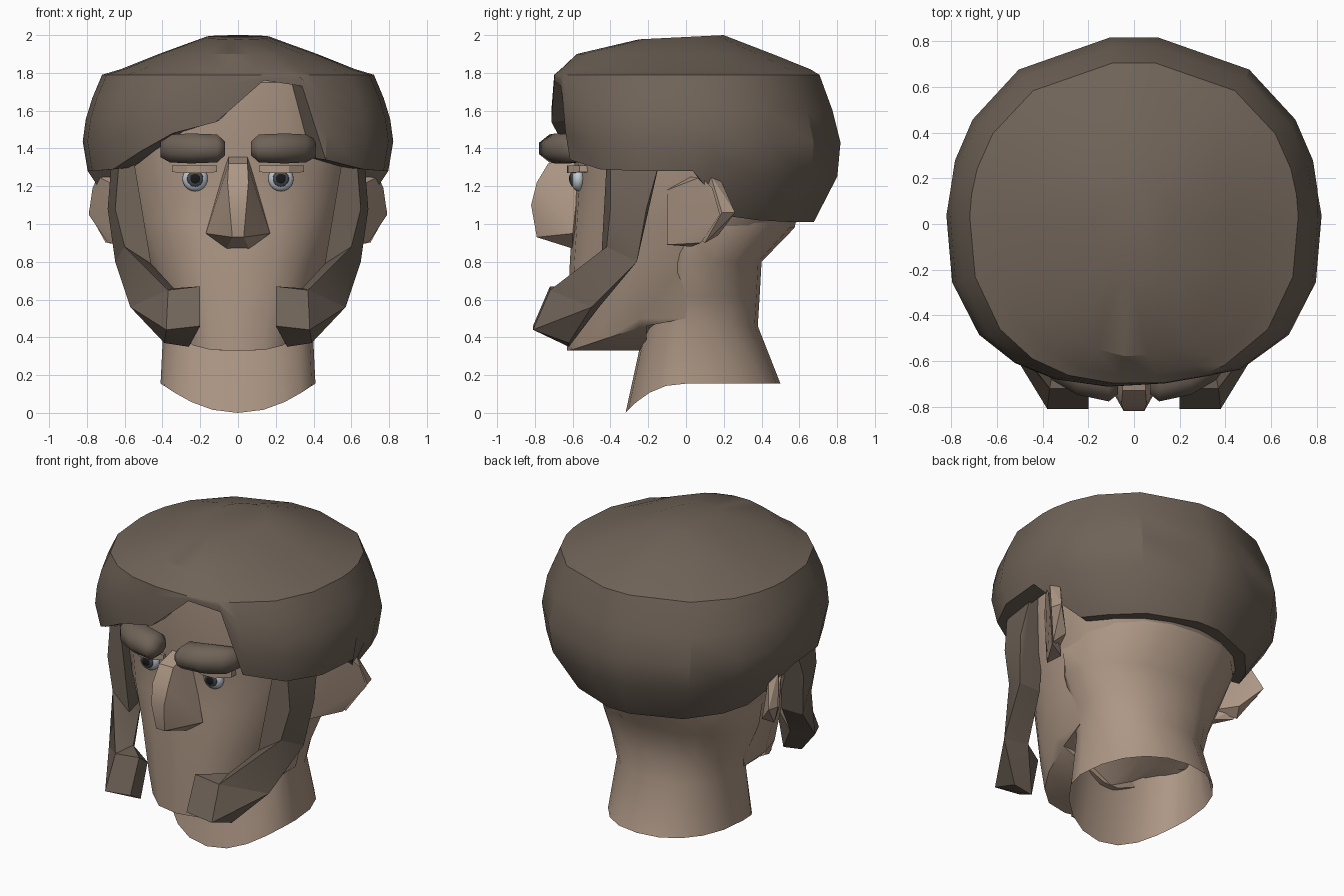
import bpy, bmesh
from math import sin, cos, radians, copysign, pi

if "Cube" in bpy.data.objects:
    bpy.data.objects.remove(bpy.data.objects["Cube"])


def material(name, rgb):
    m = bpy.data.materials.new(name)
    m.diffuse_color = (*rgb, 1)
    m.use_nodes = True
    m.node_tree.nodes["Principled BSDF"].inputs["Base Color"].default_value = m.diffuse_color
    return m


SKIN = material("skin", (0.42, 0.31, 0.235))
HAIR = material("hair", (0.16, 0.125, 0.097))
WHITE = material("eye_white", (0.55, 0.6, 0.65))
IRIS = material("iris_grey", (0.06, 0.07, 0.08))
BLACK = material("pupil_black", (0.01, 0.01, 0.01))


def finish(bm, name, mat, angle=30, mirror=False):
    bmesh.ops.recalc_face_normals(bm, faces=bm.faces)
    me = bpy.data.meshes.new(name)
    bm.to_mesh(me)
    bm.free()
    me.materials.append(mat)
    ob = bpy.data.objects.new(name, me)
    bpy.context.collection.objects.link(ob)
    if mirror:
        md = ob.modifiers.new("mirror", 'MIRROR')
        md.use_mirror_merge = False
    bpy.ops.object.select_all(action='DESELECT')
    ob.select_set(True)
    bpy.context.view_layer.objects.active = ob
    bpy.ops.object.shade_smooth_by_angle(angle=radians(angle))
    return ob


def loft(rings, name, mat, cap_start=True, cap_end=True, angle=30):
    bm = bmesh.new()
    rows = [[bm.verts.new(p) for p in r] for r in rings]
    n = len(rows[0])
    for a, b in zip(rows, rows[1:]):
        for i in range(n):
            j = (i + 1) % n
            bm.faces.new((a[i], a[j], b[j], b[i]))
    if cap_start:
        bm.faces.new(rows[0])
    if cap_end:
        bm.faces.new(rows[-1])
    return finish(bm, name, mat, angle)


def hulls(groups, name, mat, angle=30, mirror=True):
    bm = bmesh.new()
    for pts in groups:
        vs = [bm.verts.new(p) for p in pts]
        bmesh.ops.convex_hull(bm, input=vs)
        loose = [v for v in vs if v.is_valid and not v.link_faces]
        bmesh.ops.delete(bm, geom=loose, context='VERTS')
    return finish(bm, name, mat, angle, mirror)


def both(pts):
    return [(s * x, y, z) for x, y, z in pts for s in (1, -1)]


def oval(deg, width, front, back, ef, eb):
    """Point on an egg-shaped section; 0 degrees faces the front (-y)."""
    s, c = sin(radians(deg)), cos(radians(deg))
    e = ef if c > 0 else eb
    x = width * copysign(abs(s) ** e, s)
    y = abs(c) ** e * (front if c > 0 else back)
    return x, y


def sample(table, z):
    """Interpolate (z, width, front, back) rows listed from top to bottom."""
    for a, b in zip(table, table[1:]):
        if z >= b[0]:
            t = (a[0] - z) / (a[0] - b[0])
            return [p + (q - p) * t for p, q in zip(a[1:], b[1:])]
    return table[-1][1:]


# head: egg-shaped sections from chin to crown; jaw edges rise toward the back
HEAD = [(0.33, 0.36, -0.63, -0.21), (0.50, 0.41, -0.625, -0.10),
        (0.80, 0.49, -0.615, 0.28), (1.02, 0.57, -0.60, 0.60),
        (1.26, 0.62, -0.585, 0.66), (1.40, 0.64, -0.61, 0.66), (1.75, 0.65, -0.61, 0.62),
        (1.88, 0.38, -0.40, 0.38)]
STEPS = [360 * i / 20 for i in range(20)]
rings = []
for z, w, f, b in HEAD:
    ring = [(*oval(d, w, f, b, 0.8, 0.95), z) for d in STEPS]
    if z < 0.4:
        ring = [(x, min(y, -0.21), z + 0.13 * max(0, min(1, (y + 0.62) / 0.4))
                 * min(1, abs(x) / 0.25)) for x, y, z in ring]
        rings.append([(x * 0.15, y, 0.33) for x, y, z in ring])
    rings.append(ring)
loft(rings, "head", SKIN, angle=32)

# neck: open at the bottom, dipping to a point at the front
NECK = [(1.10, 0.53, 0.0, 0.60), (0.98, 0.55, -0.05, 0.575), (0.80, 0.52, -0.12, 0.40),
        (0.62, 0.44, -0.18, 0.39), (0.46, 0.395, -0.22, 0.38), (0.0, 0.41, -0.32, 0.50)]
rings = []
for z, w, f, b in NECK:
    rings.append([(*oval(d, w, f, b, 0.95, 0.9),
                   z or 0.155 - 0.155 * max(0, cos(radians(d))) ** 2.2) for d in STEPS])
loft(rings, "neck", SKIN, cap_end=False, angle=45)

# hair: bowl with a hem that follows the parted fringe, temples and nape
BOWL = [(2.0, 0.17, -0.25, 0.20), (1.9, 0.42, -0.58, 0.46), (1.82, 0.62, -0.665, 0.66),
        (1.79, 0.72, -0.70, 0.71), (1.6, 0.80, -0.715, 0.78), (1.42, 0.825, -0.715, 0.825),
        (1.25, 0.79, -0.66, 0.805), (1.01, 0.61, -0.60, 0.68)]
side = [(52, 1.29), (74, 1.28), (92, 1.28), (99, 1.16), (108, 1.04), (122, 1.02),
        (144, 1.01), (174, 1.01)]
HEM = ([(-5, 1.54), (7, 1.76), (22, 1.73), (30, 1.34)] + side
       + [(360 - d, z) for d, z in reversed(side)] + [(325, 1.38), (340, 1.48)])
rings = []
for z in (2.0, 1.9, 1.82):
    rings.append([(*oval(d, *sample(BOWL, z), 0.9, 0.92), z) for d, _ in HEM])
rings[0] = [(x, y, min(2.0, 1.99 + 0.05 * y)) for x, y, z in rings[0]]
for t in (0.0, 0.24, 0.46, 0.69, 1.0):
    row = []
    for d, hem in HEM:
        z = 1.79 + (hem - 1.79) * t
        row.append((*oval(d, *sample(BOWL, z), 0.8 if t else 0.86, 0.92), z))
    rings.append(row)
rings.append([(x * 0.84, y * 0.86, z + 0.01) for x, y, z in rings[-1]])
loft(rings, "hair", HAIR, cap_end=False, angle=27)

# sideburns: temple strip, cheek strip and forward-flaring tip
top = [(0.63, -0.40, 1.33), (0.67, -0.14, 1.33), (0.56, -0.14, 1.33), (0.55, -0.42, 1.33)]
bend = [(0.69, -0.21, 1.08), (0.65, -0.40, 1.08)]
cheek = [(0.60, -0.42, 0.88), (0.65, -0.26, 0.80), (0.50, -0.26, 0.80), (0.46, -0.45, 0.79)]
jaw = [(0.37, -0.72, 0.65), (0.57, -0.50, 0.56), (0.42, -0.46, 0.56), (0.34, -0.58, 0.66)]
tip = [(0.20, -0.72, 0.67), (0.20, -0.81, 0.46), (0.38, -0.81, 0.44),
       (0.26, -0.62, 0.35), (0.39, -0.62, 0.37), (0.21, -0.62, 0.60)]
hulls([top + bend + cheek, cheek + jaw, jaw + tip], "sideburns", HAIR, 28)

# nose
hulls([both([(0.05, -0.58, 1.36), (0.05, -0.73, 1.32), (0.055, -0.79, 1.22),
             (0.045, -0.82, 1.10), (0.03, -0.79, 0.93), (0.17, -0.60, 0.95),
             (0.06, -0.60, 0.87), (0.07, -0.56, 1.30), (0.12, -0.57, 1.0)])],
      "nose", SKIN, 25, mirror=False)

# ears: flaring shell with a raised rim at the back
hulls([[(0.60, -0.10, 1.18), (0.60, 0.02, 1.25), (0.58, 0.03, 0.88), (0.58, -0.10, 0.89),
        (0.74, 0.08, 1.25), (0.77, 0.14, 1.19), (0.79, 0.18, 1.05), (0.69, 0.08, 0.90)],
       [(0.68, 0.08, 1.22), (0.75, 0.13, 1.26), (0.79, 0.19, 1.06), (0.70, 0.10, 0.90),
        (0.72, 0.19, 1.22), (0.77, 0.26, 1.06), (0.66, 0.17, 0.94), (0.58, 0.02, 0.95)]],
      "ears", SKIN, 25)

# eyebrows: rounded bars sweeping back at the outer end
brow = []
for x, y, ry, rz in ((0.07, -0.69, 0.06, 0.04), (0.11, -0.685, 0.10, 0.08),
                     (0.25, -0.655, 0.10, 0.086), (0.36, -0.60, 0.09, 0.08),
                     (0.41, -0.55, 0.07, 0.05)):
    brow += [(x, y + ry * cos(a), 1.40 + rz * sin(a))
             for a in (2 * pi * (k + 0.5) / 8 for k in range(8))]
hulls([brow], "eyebrows", HAIR, 50)

# upper eyelids: thin shelves
hulls([[(x, y, z) for x, w in ((0.11, 0.6), (0.35, 0.565)) for y in (-w, -0.46)
        for z in (1.275, 1.31)] + [(0.19, -0.63, 1.27), (0.27, -0.625, 1.27),
                                   (0.19, -0.63, 1.31), (0.27, -0.625, 1.31)]],
      "eyelids", SKIN, 25)


# eyes: flattened balls with iris and pupil
def ball(name, mat, y, r, ry):
    bm = bmesh.new()
    bmesh.ops.create_uvsphere(bm, u_segments=20, v_segments=12, radius=1)
    for v in bm.verts:
        v.co = (0.227 + v.co.x * r, y + v.co.y * ry, 1.24 + v.co.z * r)
    finish(bm, name, mat, 60, mirror=True)


ball("eyeballs", WHITE, -0.57, 0.067, 0.04)
ball("irises", IRIS, -0.60, 0.043, 0.015)
ball("pupils", BLACK, -0.609, 0.027, 0.010)
